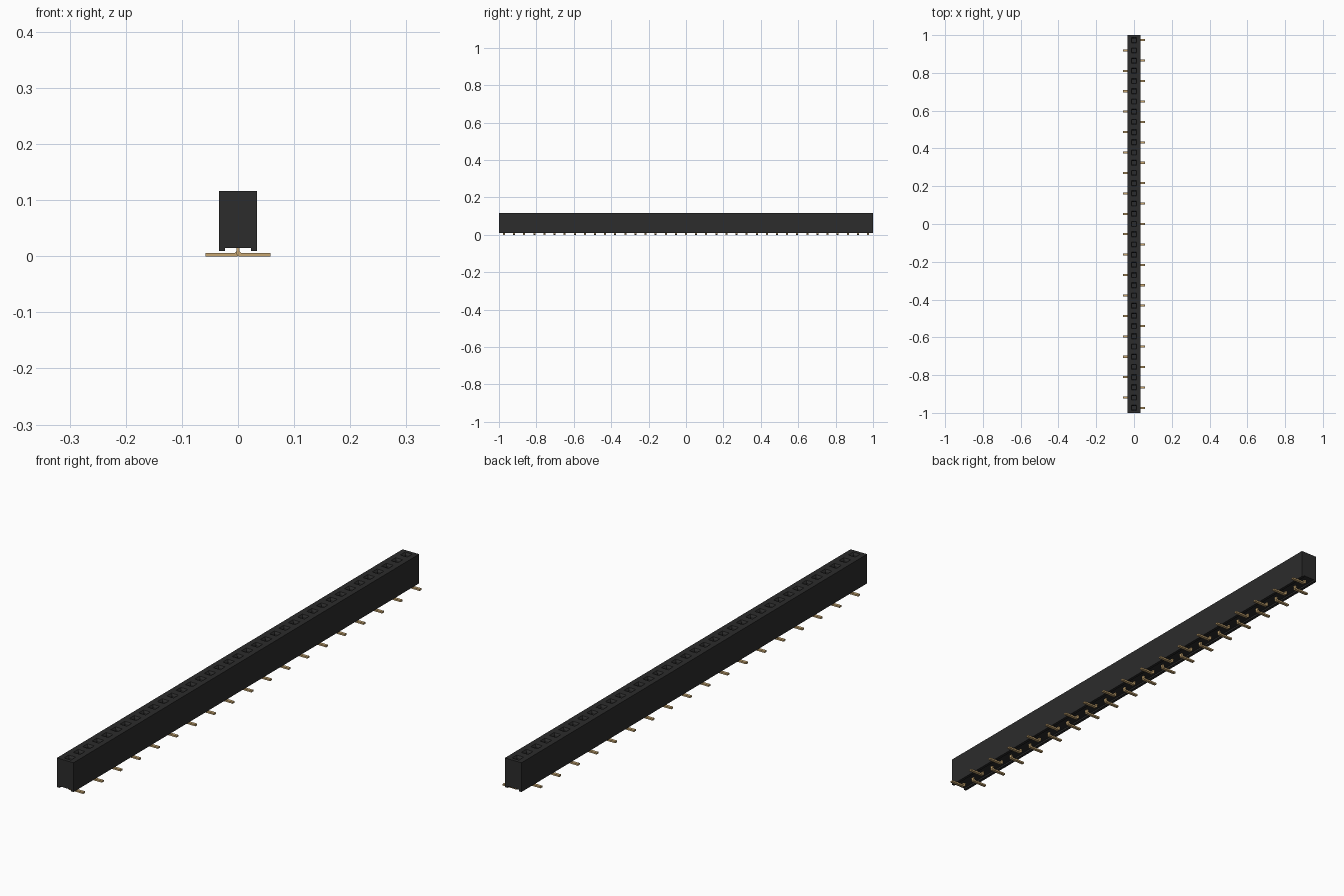
import bpy, bmesh

cube = bpy.data.objects.get("Cube")
if cube:
    bpy.data.objects.remove(cube)

COUNT = 37
PITCH = 2.0 / COUNT
HALF_W = 0.0335
TOP, BOTTOM, RECESS = 0.116, 0.009, 0.015


def material(name, rgb, rough, metal=0.0):
    m = bpy.data.materials.new(name)
    m.use_nodes = True
    m.diffuse_color = (*rgb, 1)
    bsdf = m.node_tree.nodes["Principled BSDF"]
    bsdf.inputs["Base Color"].default_value = (*rgb, 1)
    bsdf.inputs["Roughness"].default_value = rough
    bsdf.inputs["Metallic"].default_value = metal
    return m


black = material("black plastic", (0.025, 0.025, 0.025), 0.6)
gold = material("gold contact", (0.58, 0.39, 0.17), 0.4)


def finish(bm, name, mat):
    bmesh.ops.remove_doubles(bm, verts=bm.verts, dist=1e-5)
    bmesh.ops.recalc_face_normals(bm, faces=bm.faces)
    mesh = bpy.data.meshes.new(name)
    bm.to_mesh(mesh)
    bm.free()
    mesh.materials.append(mat)
    obj = bpy.data.objects.new(name, mesh)
    bpy.context.collection.objects.link(obj)
    return obj


def bridge(bm, a, b):
    n = len(a)
    for i in range(n):
        bm.faces.new((a[i], a[(i + 1) % n], b[(i + 1) % n], b[i]))


# Housing: one cell per contact, with a funnelled socket on top
# and a shallow channel between two rails underneath
section = [(HALF_W, TOP), (HALF_W, BOTTOM), (0.023, BOTTOM), (0.023, RECESS),
           (-0.023, RECESS), (-0.023, BOTTOM), (-HALF_W, BOTTOM), (-HALF_W, TOP)]
rings = [(HALF_W, PITCH / 2, TOP), (0.014, 0.014, TOP),
         (0.0095, 0.0095, TOP - 0.007), (0.0095, 0.0095, 0.03)]

bm = bmesh.new()
for i in range(COUNT):
    y = -1 + (i + 0.5) * PITCH
    loops = [[bm.verts.new((sx * hx, y + sy * hy, z))
              for sx, sy in ((-1, -1), (1, -1), (1, 1), (-1, 1))]
             for hx, hy, z in rings]
    for a, b in zip(loops, loops[1:]):
        bridge(bm, a, b)
    bm.faces.new(loops[-1])
    near, far = [[bm.verts.new((x, y + s * PITCH / 2, z)) for x, z in section]
                 for s in (-1, 1)]
    for k in range(len(section) - 1):
        bm.faces.new((near[k], near[k + 1], far[k + 1], far[k]))
    # End walls
    if i == 0:
        bm.faces.new(near)
    if i == COUNT - 1:
        bm.faces.new(far)
finish(bm, "socket_housing", black)

# Contacts: bent tails whose feet alternate left and right
tail = [(0.058, 0), (0.058, 0.006), (0.006, 0.006), (0.003, 0.009),
        (0.003, 0.022), (-0.003, 0.022), (-0.003, 0.004), (0.001, 0)]
TAIL_W = 0.0108


def contact_row(name, start, side):
    bm = bmesh.new()
    for i in range(start, COUNT, 2):
        y = -1 + (i + 0.5) * PITCH
        a, b = [[bm.verts.new((side * x, y + s * TAIL_W / 2, z)) for x, z in tail]
                for s in (-1, 1)]
        bridge(bm, a, b)
        bm.faces.new(a)
        bm.faces.new(b)
    finish(bm, name, gold)


contact_row("left_contacts", 0, 1)
contact_row("right_contacts", 1, -1)
